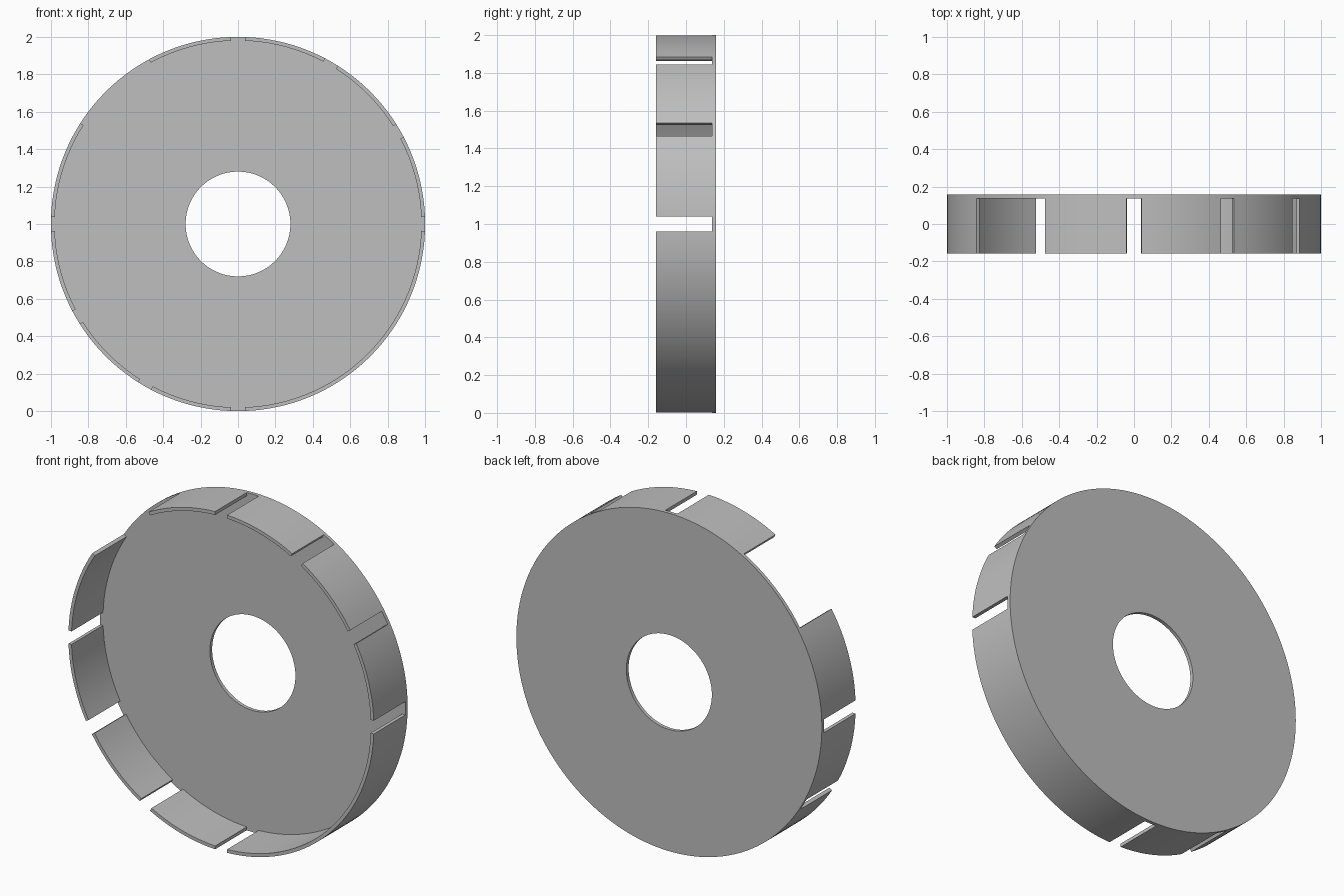
import bpy, bmesh
from math import radians, sin, cos

cube = bpy.data.objects.get("Cube")
if cube:
    bpy.data.objects.remove(cube, do_unlink=True)

OUTER, INNER, HOLE = 1.0, 0.98, 0.28
BACK, FLOOR, FRONT = 0.158, 0.137, -0.158
HALF_SLOT = 2.25

# Openings in the rim wall, in degrees from +x: narrow slots and one wide gap
openings = [(c - HALF_SLOT, c + HALF_SLOT) for c in (30, 60, 90, 180, 210, 240, 270, 360)]
openings.append((118.4, 147.4))

# Angular stations: a regular division plus the edges of every opening
edges = [a for span in openings for a in span]
start = HALF_SLOT
regular = [a * 2.5 for a in range(1, 145)]
stations = sorted({e % 360 for e in edges} |
                  {a for a in regular if all(abs(a - e) > 0.6 for e in edges) and a < 360})
count = len(stations)


def is_open(i):
    a = stations[i]
    b = stations[(i + 1) % count] + (360 if i == count - 1 else 0)
    mid = (a + b) / 2
    return any(lo < mid + turn < hi for lo, hi in openings for turn in (0, 360))


bm = bmesh.new()


def ring(radius, y):
    return [bm.verts.new((radius * cos(radians(a)), y, 1 + radius * sin(radians(a))))
            for a in stations]


hole_back, hole_floor = ring(HOLE, BACK), ring(HOLE, FLOOR)
outer_back, outer_floor = ring(OUTER, BACK), ring(OUTER, FLOOR)
inner_floor = ring(INNER, FLOOR)
outer_front, inner_front = ring(OUTER, FRONT), ring(INNER, FRONT)


def strip(a, b, i):
    j = (i + 1) % count
    bm.faces.new((a[i], a[j], b[j], b[i]))


for i in range(count):
    # Plate with centre hole
    strip(hole_back, outer_back, i)
    strip(outer_back, outer_floor, i)
    strip(inner_floor, hole_floor, i)
    strip(hole_floor, hole_back, i)
    # Rim wall, or the bare plate edge inside an opening
    if is_open(i):
        strip(outer_floor, inner_floor, i)
    else:
        strip(outer_floor, outer_front, i)
        strip(outer_front, inner_front, i)
        strip(inner_front, inner_floor, i)
    # End face where a wall segment starts or stops
    if is_open(i) != is_open(i - 1):
        bm.faces.new((outer_floor[i], outer_front[i], inner_front[i], inner_floor[i]))

bmesh.ops.delete(bm, geom=[v for v in bm.verts if not v.link_faces], context='VERTS')
bmesh.ops.recalc_face_normals(bm, faces=bm.faces)
mesh = bpy.data.meshes.new("slotted_cap")
bm.to_mesh(mesh)
bm.free()

# Material
grey = bpy.data.materials.new("light_grey")
grey.use_nodes = True
colour = (0.52, 0.52, 0.52, 1)
grey.diffuse_color = colour
grey.node_tree.nodes["Principled BSDF"].inputs["Base Color"].default_value = colour
mesh.materials.append(grey)

cap = bpy.data.objects.new("slotted_cap", mesh)
bpy.context.collection.objects.link(cap)
bpy.context.view_layer.objects.active = cap
cap.select_set(True)
bpy.ops.object.shade_smooth_by_angle(angle=radians(30))
